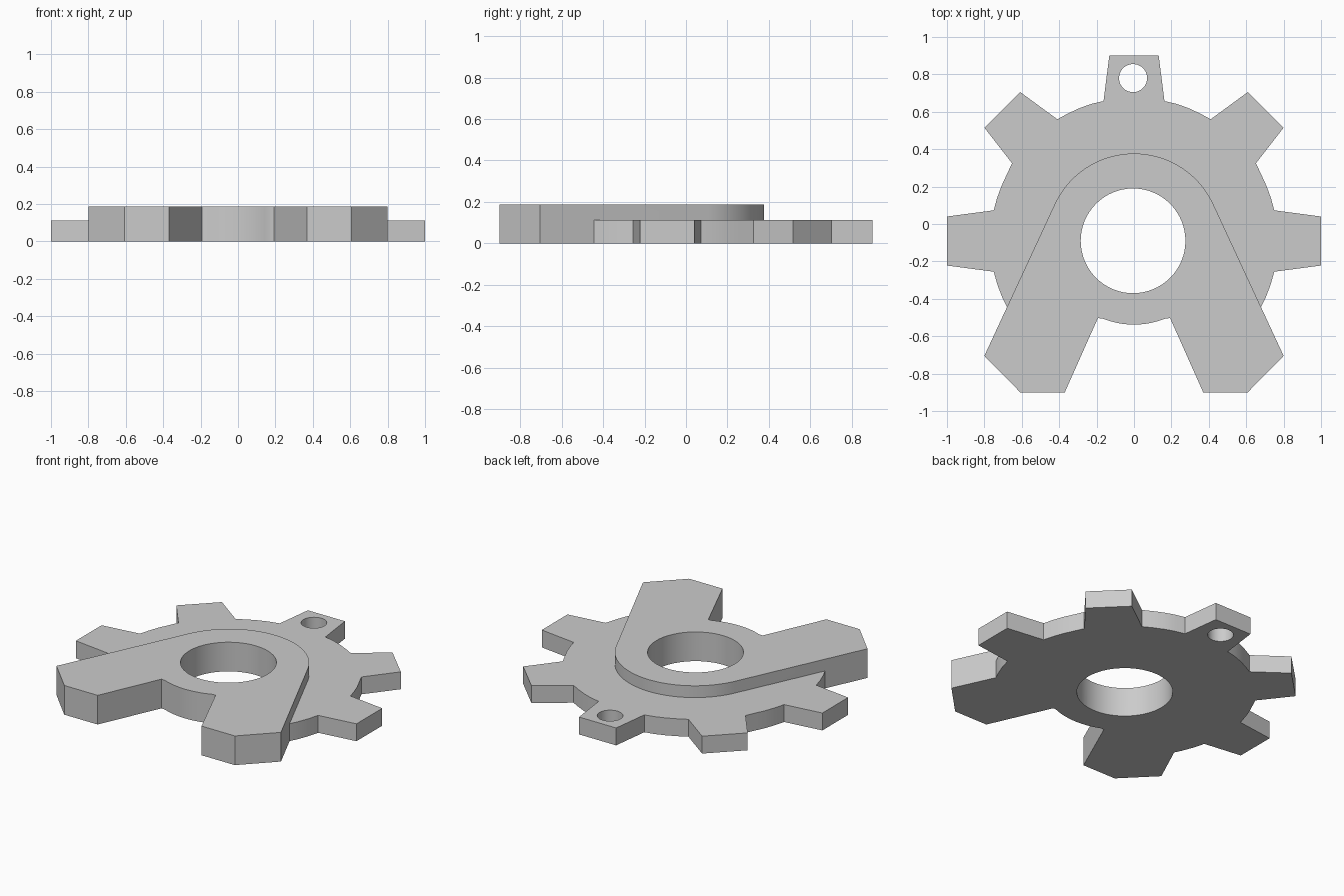
import bpy, bmesh
from math import sin, cos, atan2, acos, hypot, radians, degrees

cube = bpy.data.objects.get("Cube")
if cube:
    bpy.data.objects.remove(cube)

CY = -0.09            # centre of the bore
LOW, HIGH = 0.112, 0.188
GEAR_R, HUB_R, HUB_LOW_R = 0.767, 0.467, 0.448

grey = bpy.data.materials.new("plain grey")
grey.use_nodes = True
colour = (0.6, 0.6, 0.6, 1)
grey.diffuse_color = colour
grey.node_tree.nodes["Principled BSDF"].inputs["Base Color"].default_value = colour


def angle(p):
    return degrees(atan2(p[1] - CY, p[0]))


def arc(r, a0, a1, n):
    """Points on a circle about the bore, angles in degrees."""
    steps = [radians(a0 + (a1 - a0) * i / n) for i in range(n + 1)]
    return [(r * cos(a), CY + r * sin(a)) for a in steps]


def mirrored(half):
    """Close a right-hand outline with its left-hand mirror image."""
    return half + [(-x, y) for x, y in reversed(half) if abs(x) > 1e-5]


def prism(name, outline, z0, z1):
    bm = bmesh.new()
    face = bm.faces.new([bm.verts.new((x, y, z0)) for x, y in outline])
    top = bmesh.ops.extrude_face_region(bm, geom=[face])["geom"]
    verts = [v for v in top if isinstance(v, bmesh.types.BMVert)]
    bmesh.ops.translate(bm, verts=verts, vec=(0, 0, z1 - z0))
    bmesh.ops.recalc_face_normals(bm, faces=bm.faces)
    mesh = bpy.data.meshes.new(name)
    bm.to_mesh(mesh)
    bm.free()
    mesh.materials.append(grey)
    obj = bpy.data.objects.new(name, mesh)
    bpy.context.collection.objects.link(obj)
    return obj


def boolean(obj, tool, operation):
    mod = obj.modifiers.new(tool.name, "BOOLEAN")
    mod.object, mod.operation, mod.solver = tool, operation, "EXACT"
    tool.hide_render = True
    tool.hide_set(True)


# Toothed plate: rim arcs joining the side, diagonal and top teeth
side = [(0.75, -0.255), (1.0, -0.222), (1.0, 0.04), (0.75, 0.073)]
diagonal = [(0.652, 0.325), (0.8, 0.515), (0.608, 0.705), (0.41, 0.56)]
top_tooth = [(0.163, 0.657), (0.132, 0.9)]
half = arc(GEAR_R, -29.5, angle(side[0]), 3)[:-1] + side
for tooth in (diagonal, top_tooth):
    half += arc(GEAR_R, angle(half[-1]), angle(tooth[0]), 4)[1:-1] + tooth
plate = prism("toothed_plate", mirrored(half), 0, LOW)

# Raised hub with two splayed legs, its flanks tangent to the hub circle
leg = [(0.193, -0.503), (0.37, -0.9), (0.608, -0.9), (0.8, -0.705)]
tip = leg[-1]
tangent = angle(tip) + degrees(acos(HUB_R / hypot(tip[0], tip[1] - CY)))
half = arc(HUB_LOW_R, -90, angle(leg[0]), 8)[:-1] + leg
half += arc(HUB_R, tangent, 90, 24)
hub = prism("raised_hub_with_legs", mirrored(half), 0, HIGH)
boolean(hub, plate, "UNION")

# Bore and small locating hole
for name, y, r in (("bore_cutter", CY, 0.28), ("small_hole_cutter", 0.78, 0.075)):
    ring = [(-0.005 + x, y + (py - CY)) for x, py in arc(r, 0, 360, 64)[:-1]]
    boolean(hub, prism(name, ring, -0.1, 0.4), "DIFFERENCE")

# Apply the booleans and remove the helper solids
bpy.context.view_layer.update()
evaluated = hub.evaluated_get(bpy.context.evaluated_depsgraph_get())
final = bpy.data.meshes.new_from_object(evaluated)
hub.modifiers.clear()
hub.data = final
hub.name = "toothed_bracket"
for obj in list(bpy.data.objects):
    if obj == plate or obj.name.endswith("_cutter"):
        bpy.data.objects.remove(obj)

bpy.ops.object.select_all(action="DESELECT")
hub.select_set(True)
bpy.context.view_layer.objects.active = hub
bpy.ops.object.shade_smooth_by_angle(angle=radians(20))
